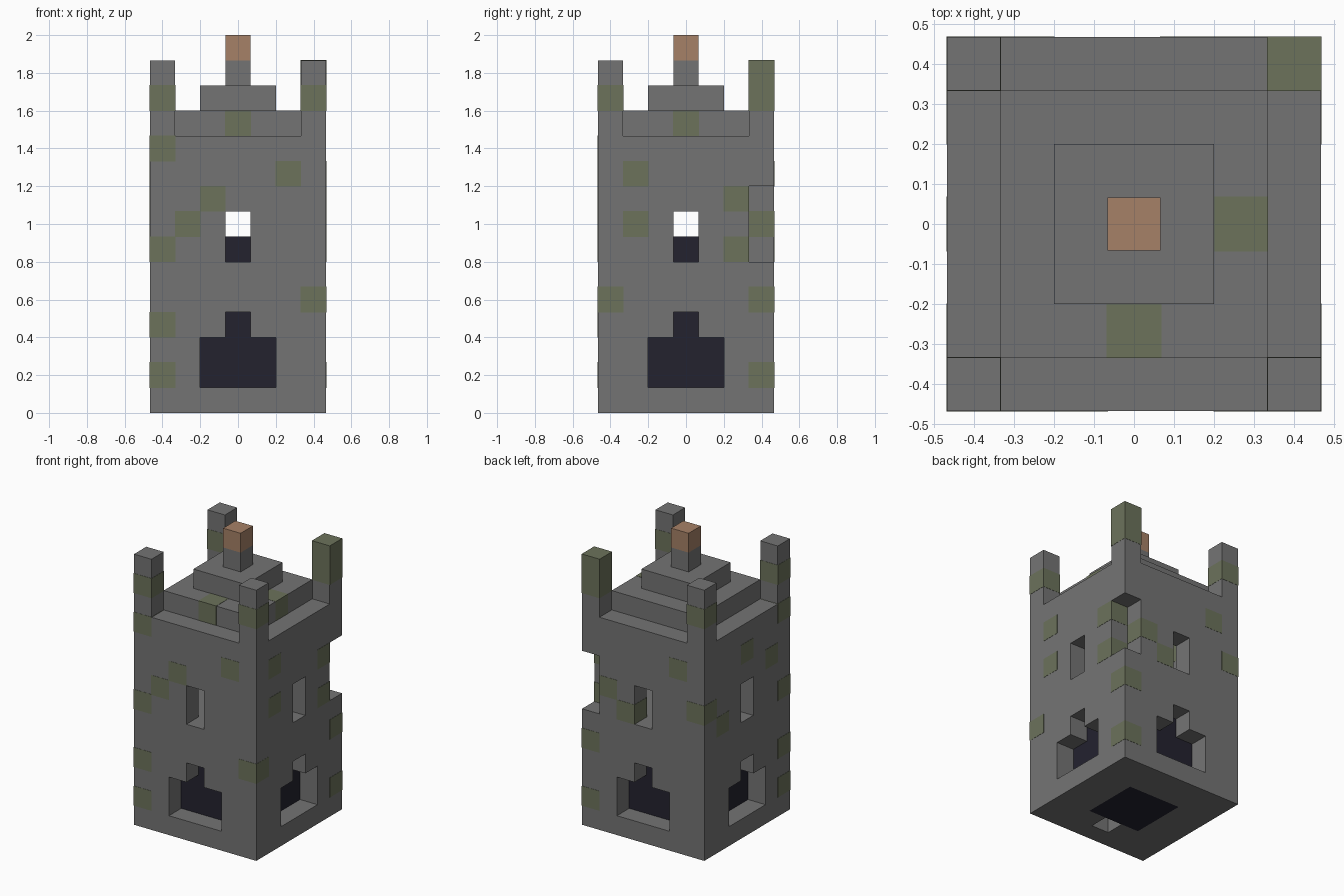
import bpy
import bmesh
from mathutils import Vector

default_cube = bpy.data.objects.get("Cube")
if default_cube:
    bpy.data.objects.remove(default_cube, do_unlink=True)

UNIT = 2 / 15      # edge of one building block
SIDE = 7           # tower width in blocks
HALF = SIDE / 2
WALL_TOP = 11


def make_material(name, red, green, blue):
    material = bpy.data.materials.new(name)
    material.use_nodes = True
    colour = (red, green, blue, 1)
    material.diffuse_color = colour
    shader = material.node_tree.nodes["Principled BSDF"]
    shader.inputs["Base Color"].default_value = colour
    shader.inputs["Roughness"].default_value = 0.9
    return material


stone = make_material("stone grey", 0.175, 0.175, 0.175)
moss = make_material("moss green", 0.15, 0.17, 0.105)
shadow = make_material("dark core", 0.017, 0.016, 0.028)
copper = make_material("warm copper", 0.38, 0.22, 0.135)


def add_box(bm, low, high, grow=0.0):
    """Add a box between two corners given in block coordinates."""
    shift = Vector((HALF, HALF, 0))
    low = (Vector(low) - shift) * UNIT
    high = (Vector(high) - shift) * UNIT
    size = high - low
    made = bmesh.ops.create_cube(bm, size=1)
    for vert in made["verts"]:
        for axis in range(3):
            vert.co[axis] *= size[axis] + grow
        vert.co += (low + high) / 2


def finish(bm, name, material):
    mesh = bpy.data.meshes.new(name)
    bm.to_mesh(mesh)
    bm.free()
    mesh.materials.append(material)
    obj = bpy.data.objects.new(name, mesh)
    bpy.context.collection.objects.link(obj)
    return obj


def box(name, low, high, material):
    bm = bmesh.new()
    add_box(bm, low, high)
    return finish(bm, name, material)


def centred(name, width, bottom, top, material):
    """Box of the given width on the tower's axis."""
    a, b = HALF - width / 2, HALF + width / 2
    return box(name, (a, a, bottom), (b, b, top), material)


def cut(target, cutter):
    cutter.hide_render = True
    modifier = target.modifiers.new("cut", "BOOLEAN")
    modifier.operation = "DIFFERENCE"
    modifier.solver = "EXACT"
    modifier.object = cutter
    bpy.ops.object.select_all(action="DESELECT")
    bpy.context.view_layer.objects.active = target
    target.select_set(True)
    bpy.ops.object.modifier_apply(modifier=modifier.name)
    bpy.data.objects.remove(cutter, do_unlink=True)


def cut_through(target, width, bottom, top):
    """Cut an opening through all four walls."""
    a, b = HALF - width / 2, HALF + width / 2
    cut(target, box("cutter", (a, -1, bottom), (b, SIDE + 1, top), stone))
    cut(target, box("cutter", (-1, a, bottom), (SIDE + 1, b, top), stone))


# Tower walls with two rooms, a floor hatch and a missing corner
walls = centred("tower_walls", SIDE, 0, WALL_TOP, stone)
cut(walls, centred("cutter", 5, 1, 5, stone))
cut(walls, centred("cutter", 5, 6, 10, stone))
cut(walls, centred("cutter", 3, -1, 0.5, stone))
cut(walls, box("cutter", (3, 1, -1), (4, 2, 1.5), stone))
cut(walls, box("cutter", (6, 6, 6), (8, 8, 9), stone))

# Stepped doorways and tall windows on every side
cut_through(walls, 3, 1, 3)
cut_through(walls, 1, 2, 4)
cut_through(walls, 1, 6, 8)

# Dark interior blocks
centred("lower_core", 5, 1, 5, shadow)
centred("upper_core", 1, 6, 7, shadow)
centred("foundation_plug", 3, 0, 0.5, shadow)

# Stepped roof with chimney and its cap
for step, (width, part) in enumerate(((5, "roof_base"), (3, "roof_step"), (1, "roof_chimney"))):
    centred(part, width, WALL_TOP + step, WALL_TOP + step + 1, stone)
centred("chimney_cap", 1, 14, 15, copper)

# Corner turrets
for x, side in ((0, "right"), (6, "left")):
    for y, end in ((0, "front"), (6, "back")):
        box(f"{end}_{side}_turret", (x, y, WALL_TOP), (x + 1, y + 1, 14), stone)

# Mossy blocks, listed by the wall they show on
moss_blocks = {
    "front_moss": [(0, 0, 1), (0, 0, 3), (6, 0, 4), (0, 0, 6),
                   (1, 0, 7), (2, 0, 8), (5, 0, 9), (0, 0, 10)],
    "left_moss": [(6, 6, 1), (6, 6, 4), (6, 5, 6), (6, 5, 8),
                  (6, 1, 7), (6, 1, 9)],
    "back_moss": [(5, 6, 7), (4, 6, 6), (1, 6, 9), (0, 6, 7)],
    "right_moss": [(0, 5, 6), (0, 1, 8), (0, 3, 9)],
    "roof_moss": [(3, 1, 11), (5, 3, 11), (6, 6, 13)],
    "turret_moss": [(x, y, 12) for x in (0, 6) for y in (0, 6)],
}
for name, cells in moss_blocks.items():
    bm = bmesh.new()
    for cell in cells:
        add_box(bm, cell, [c + 1 for c in cell], grow=0.003)
    finish(bm, name, moss)
